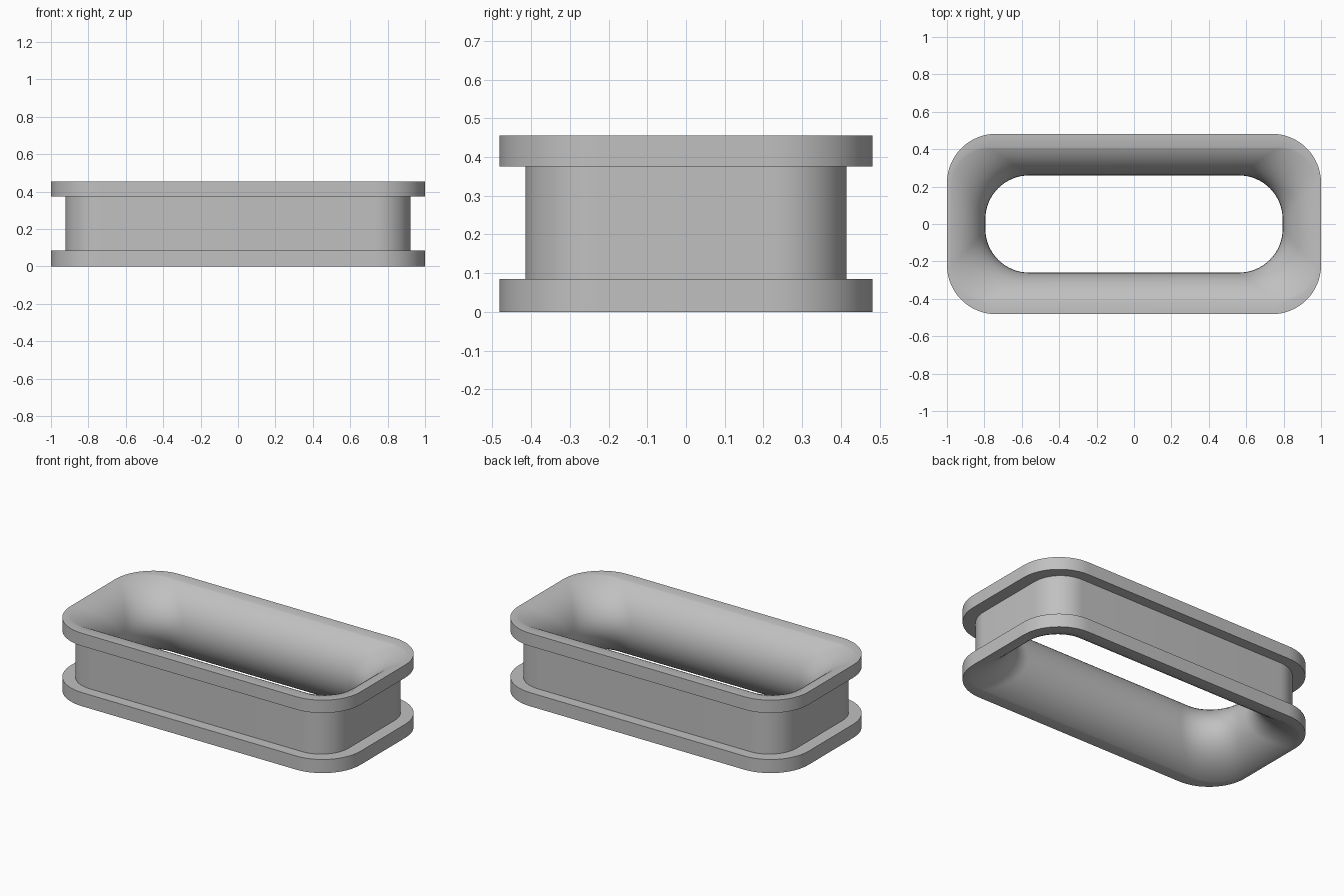
import bpy, bmesh, math

if "Cube" in bpy.data.objects:
    bpy.data.objects.remove(bpy.data.objects["Cube"])

HEIGHT = 0.455
MID = HEIGHT / 2
CORNER_STEPS = 16
ARC_STEPS = 24


def rounded_loop(bm, hx, hy, r, z):
    """Ring of vertices around a rounded rectangle."""
    ring = []
    for quarter, (sx, sy) in enumerate([(1, 1), (-1, 1), (-1, -1), (1, -1)]):
        for i in range(CORNER_STEPS + 1):
            a = math.pi / 2 * (quarter + i / CORNER_STEPS)
            ring.append(bm.verts.new((sx * (hx - r) + r * math.cos(a),
                                      sy * (hy - r) + r * math.sin(a), z)))
    return ring


def bulge(depth, dz):
    """Offset from the throat on a circular arc reaching depth at the rim."""
    radius = (depth ** 2 + MID ** 2) / (2 * depth)
    return radius - math.sqrt(radius ** 2 - dz ** 2)


# Outer profile: bottom flange, recessed wall, top flange
flange = (1.0, 0.482, 0.262)
wall = (0.922, 0.415, 0.19)
sections = [(*flange, 0), (*flange, 0.085), (*wall, 0.085),
            (*wall, 0.375), (*flange, 0.375), (*flange, HEIGHT)]

# Inner profile: flared opening, narrowest at mid height
for i in range(ARC_STEPS + 1):
    z = MID + MID * math.cos(math.pi * i / ARC_STEPS)
    t = abs(z - MID) / MID
    sections.append((0.795 + bulge(0.19, z - MID),
                     0.26 + bulge(0.15, z - MID),
                     0.235 - 0.035 * t * t, z))

# Skin the closed chain of sections
bm = bmesh.new()
rings = [rounded_loop(bm, *s) for s in sections]
for k, ring in enumerate(rings):
    nxt = rings[(k + 1) % len(rings)]
    n = len(ring)
    for i in range(n):
        j = (i + 1) % n
        bm.faces.new((ring[i], ring[j], nxt[j], nxt[i]))
bmesh.ops.recalc_face_normals(bm, faces=bm.faces)

mesh = bpy.data.meshes.new("flanged_oblong_ring")
bm.to_mesh(mesh)
bm.free()
ring_obj = bpy.data.objects.new("flanged_oblong_ring", mesh)
bpy.context.collection.objects.link(ring_obj)

grey = bpy.data.materials.new("light_grey")
grey.diffuse_color = (0.53, 0.53, 0.53, 1)
grey.use_nodes = True
grey.node_tree.nodes["Principled BSDF"].inputs["Base Color"].default_value = grey.diffuse_color
mesh.materials.append(grey)

bpy.context.view_layer.objects.active = ring_obj
ring_obj.select_set(True)
bpy.ops.object.shade_smooth_by_angle(angle=math.radians(30))
